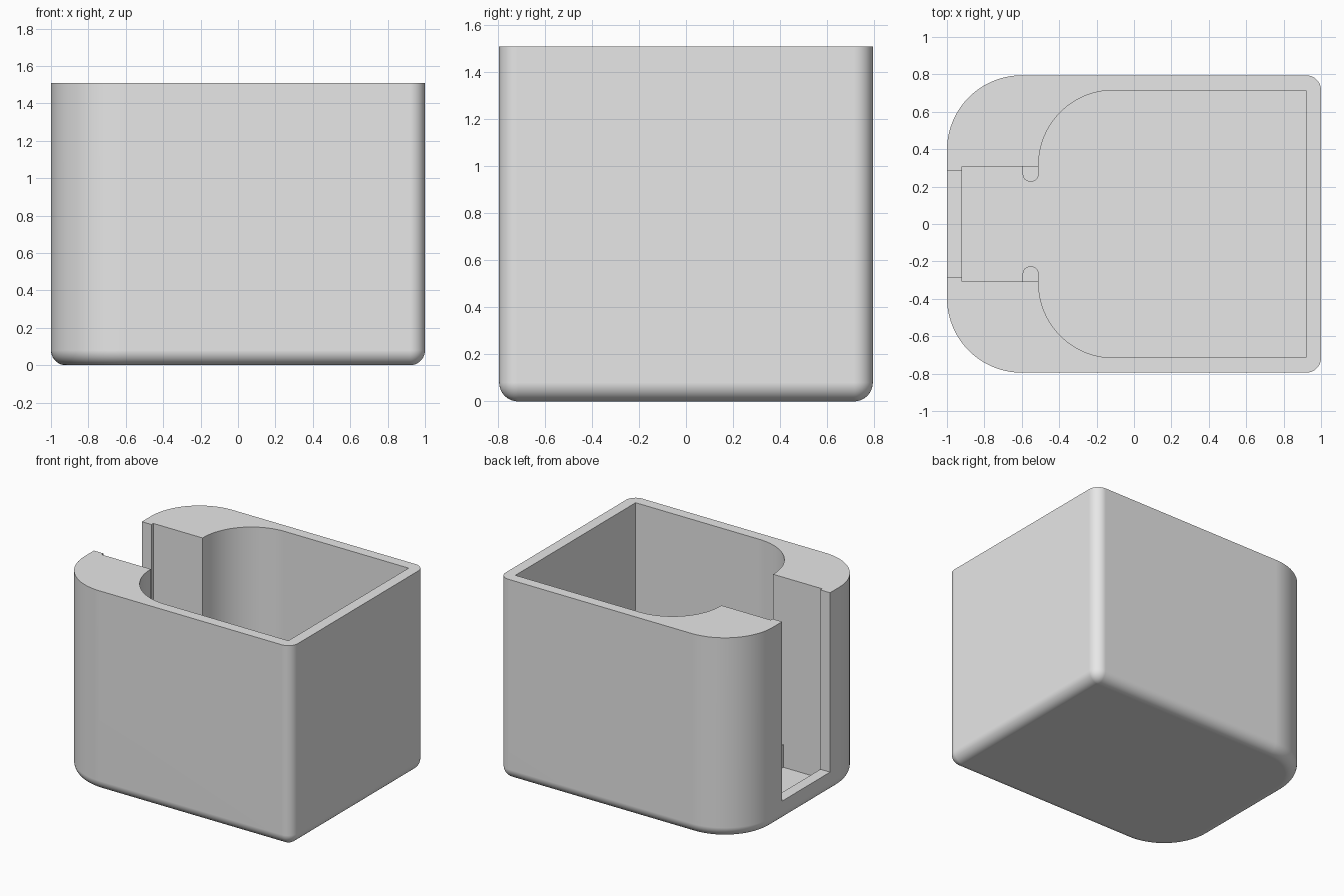
import bpy
import bmesh
from math import sin, cos, pi

cube = bpy.data.objects.get("Cube")
if cube:
    bpy.data.objects.remove(cube, do_unlink=True)

HX, HY, TOP = 1.0, 0.795, 1.51
WALL = 0.08

grey = bpy.data.materials.new("plain grey")
grey.use_nodes = True
grey.diffuse_color = (0.8, 0.8, 0.8, 1)
grey.node_tree.nodes["Principled BSDF"].inputs["Base Color"].default_value = (0.8, 0.8, 0.8, 1)


def arc(cx, cy, r, start, steps):
    """Quarter circle, counter-clockwise from the start angle."""
    angles = [start + pi / 2 * i / steps for i in range(steps + 1)]
    return [(cx + r * cos(a), cy + r * sin(a)) for a in angles]


def loft(name, rings):
    """Solid through a stack of (outline, height) rings, bottom first."""
    bm = bmesh.new()
    loops = [[bm.verts.new((x, y, z)) for x, y in outline] for outline, z in rings]
    n = len(loops[0])
    for low, high in zip(loops, loops[1:]):
        for i in range(n):
            j = (i + 1) % n
            bm.faces.new((low[i], low[j], high[j], high[i]))
    bm.faces.new(loops[0][::-1])
    bm.faces.new(loops[-1])
    bmesh.ops.remove_doubles(bm, verts=bm.verts[:], dist=1e-5)
    bmesh.ops.recalc_face_normals(bm, faces=bm.faces[:])
    mesh = bpy.data.meshes.new(name)
    bm.to_mesh(mesh)
    bm.free()
    mesh.materials.append(grey)
    obj = bpy.data.objects.new(name, mesh)
    bpy.context.collection.objects.link(obj)
    return obj


def activate(obj):
    bpy.ops.object.select_all(action="DESELECT")
    obj.select_set(True)
    bpy.context.view_layer.objects.active = obj


def cut(obj, cutter):
    mod = obj.modifiers.new("cut", "BOOLEAN")
    mod.operation, mod.solver, mod.object = "DIFFERENCE", "EXACT", cutter
    activate(obj)
    bpy.ops.object.modifier_apply(modifier=mod.name)
    bpy.data.objects.remove(cutter, do_unlink=True)


def smooth(obj):
    activate(obj)
    bpy.ops.object.shade_smooth_by_angle(angle=pi / 6)
    mod = obj.modifiers.new("even shading", "WEIGHTED_NORMAL")
    mod.keep_sharp = True


def footprint(inset):
    """Outer outline: tight corners on one end, wide ones on the slotted end."""
    pts = []
    for k, (sx, sy, r) in enumerate([(1, 1, WALL), (-1, 1, 0.4), (-1, -1, 0.4), (1, -1, WALL)]):
        pts += arc(sx * (HX - r), sy * (HY - r), r - inset, k * pi / 2, 20)
    return pts


# Outer body with a rounded bottom edge
STEPS = 10
rings = []
for i in range(STEPS + 1):
    a = pi / 2 * i / STEPS
    rings.append((footprint(WALL * (1 - sin(a))), WALL * (1 - cos(a))))
rings.append((footprint(0), TOP))
body = loft("holder_body", rings)

# Main pocket joined to the narrower channel
half = [(0.92, 0.715)] + arc(-0.11, 0.315, 0.4, pi / 2, 28) + [(-0.51, 0.307), (-0.92, 0.307)]
pocket = half + [(x, -y) for x, y in reversed(half)]
cut(body, loft("pocket_cutter", [(pocket, WALL), (pocket, TOP + 0.2)]))

# Open slot through the end wall, above a low sill
slot = [(-0.85, 0.285), (-1.2, 0.285), (-1.2, -0.285), (-0.85, -0.285)]
cut(body, loft("slot_cutter", [(slot, 2 * WALL), (slot, TOP + 0.2)]))
smooth(body)

# Short round-nosed stops on the channel floor
for name, side in (("left_stop", 1), ("right_stop", -1)):
    r = 0.038
    nose = arc(-0.595 + r, 0.227 + r, r, pi, 8) + arc(-0.51 - r, 0.227 + r, r, 1.5 * pi, 8)
    outline = [(x, side * y) for x, y in nose + [(-0.51, 0.312), (-0.595, 0.312)]]
    smooth(loft(name, [(outline, 0.06), (outline, 0.25)]))
